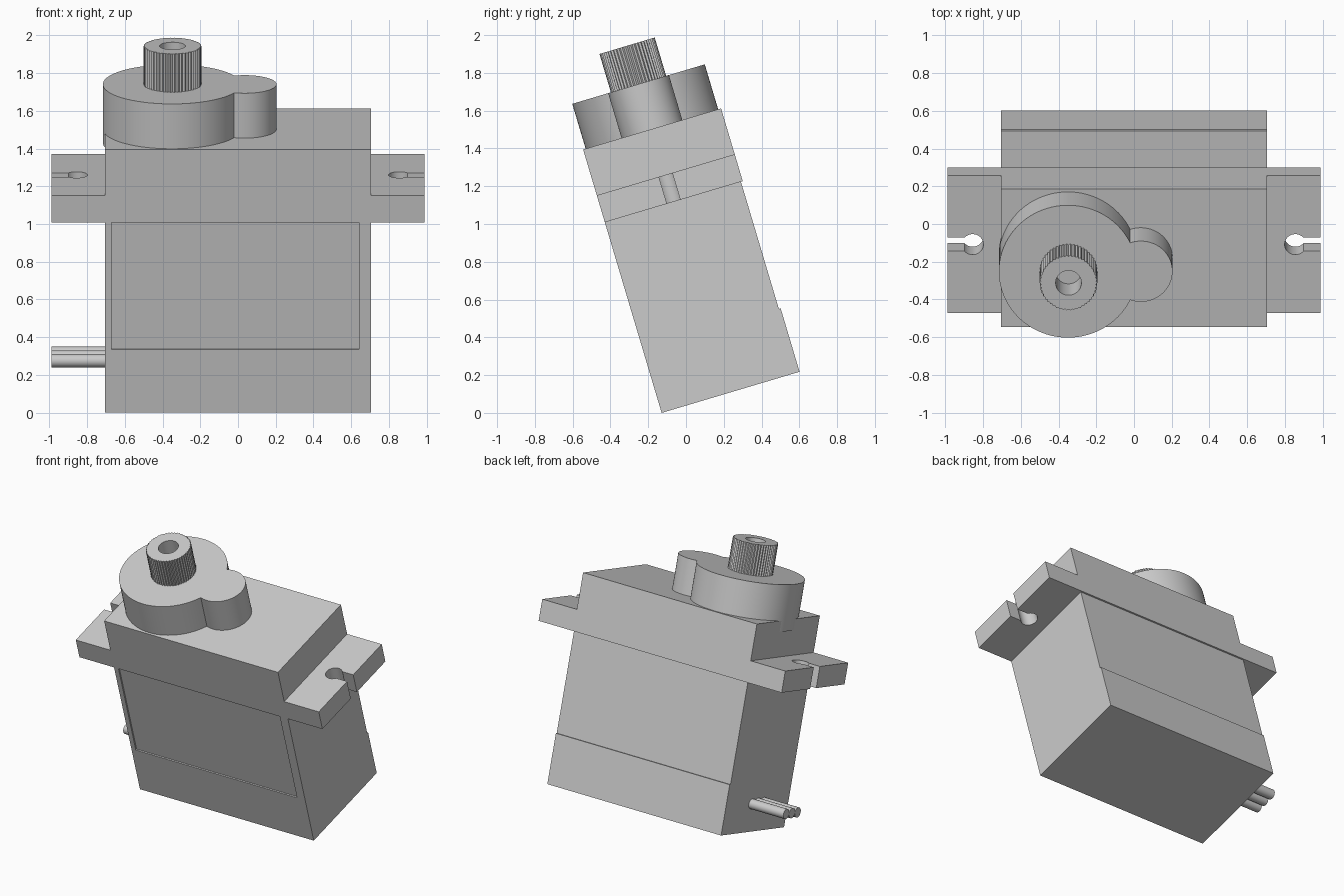
import bpy, bmesh
from math import sin, cos, pi, radians, acos
from mathutils import Matrix, Vector

old = bpy.data.objects.get("Cube")
if old:
    bpy.data.objects.remove(old, do_unlink=True)

grey = bpy.data.materials.new("plain grey")
grey.use_nodes = True
grey.diffuse_color = (0.6, 0.6, 0.6, 1)
grey.node_tree.nodes["Principled BSDF"].inputs["Base Color"].default_value = (0.6, 0.6, 0.6, 1)

# The whole motor leans forward about its lower front edge
TILT = Matrix.Translation((0, -0.129, 0)) @ Matrix.Rotation(radians(16.6), 4, 'X')
DEPTH, HALF, MID = 0.762, 0.706, 0.38
FLANGE_LOW, FLANGE_TOP, BODY_TOP = 1.053, 1.202, 1.455
GEAR_TOP, SHAFT_TOP = 1.703, 1.915


def finish(name, bm, smooth=False):
    bmesh.ops.recalc_face_normals(bm, faces=bm.faces[:])
    mesh = bpy.data.meshes.new(name)
    bm.to_mesh(mesh)
    bm.free()
    mesh.materials.append(grey)
    obj = bpy.data.objects.new(name, mesh)
    bpy.context.collection.objects.link(obj)
    obj.matrix_world = TILT
    bpy.ops.object.select_all(action='DESELECT')
    obj.select_set(True)
    bpy.context.view_layer.objects.active = obj
    if smooth:
        bpy.ops.object.shade_smooth_by_angle(angle=radians(30))
    return obj


def prism(name, outline, start, end, axis='Z', smooth=False):
    """Extrude an outline along Z (outline in x, y) or X (outline in y, z)."""
    place = (lambda a, b: (a, b, start)) if axis == 'Z' else (lambda a, b: (start, a, b))
    step = Vector((0, 0, end - start)) if axis == 'Z' else Vector((end - start, 0, 0))
    bm = bmesh.new()
    base = bm.faces.new([bm.verts.new(place(a, b)) for a, b in outline])
    top = bmesh.ops.extrude_face_region(bm, geom=[base], use_keep_orig=True)
    bmesh.ops.translate(bm, vec=step, verts=[v for v in top["geom"] if isinstance(v, bmesh.types.BMVert)])
    return finish(name, bm, smooth)


def arc(cx, cy, r, a0, a1, n):
    return [(cx + r * cos(a0 + (a1 - a0) * i / n), cy + r * sin(a0 + (a1 - a0) * i / n)) for i in range(n + 1)]


# Case, with a shallow full-width recess on the back
STEP, SINK = 0.35, 0.01
body = prism("case", [(0, 0), (DEPTH, 0), (DEPTH, STEP), (DEPTH - SINK, STEP),
                      (DEPTH - SINK, FLANGE_LOW), (DEPTH, FLANGE_LOW),
                      (DEPTH, BODY_TOP), (0, BODY_TOP)], -HALF, HALF, 'X')

# Label recess on the front of the case
cutter = prism("label_cutter", [(-0.1, STEP), (SINK, STEP), (SINK, FLANGE_LOW), (-0.1, FLANGE_LOW)],
               -0.67, 0.64, 'X')
cutter.hide_render = True
cut = body.modifiers.new("label recess", 'BOOLEAN')
cut.operation, cut.object, cut.solver = 'DIFFERENCE', cutter, 'EXACT'
bpy.context.view_layer.objects.active = body
bpy.ops.object.modifier_apply(modifier=cut.name)
bpy.data.objects.remove(cutter, do_unlink=True)

# Mounting ears with keyhole slots
OUT, HOLE_X, HOLE_R, SLOT = 0.987, 0.855, 0.057, 0.037
mouth = acos((HOLE_R ** 2 - SLOT ** 2) ** 0.5 / HOLE_R)
keyhole = arc(HOLE_X, MID, HOLE_R, mouth, 2 * pi - mouth, 28)
ear = [(HALF, DEPTH), (OUT, DEPTH), (OUT, MID + SLOT)] + keyhole + [(OUT, MID - SLOT), (OUT, 0), (HALF, 0)]
for side, label in ((1, "left"), (-1, "right")):
    prism(label + "_mounting_ear", [(side * x, y) for x, y in ear], FLANGE_LOW, FLANGE_TOP, smooth=True)

# Gear housing: a large and a small round merged into one outline
BIG_X, BIG_R, SMALL_X, SMALL_R = -0.35, 0.366, 0.036, 0.168
gap = SMALL_X - BIG_X
reach = (gap ** 2 + BIG_R ** 2 - SMALL_R ** 2) / (2 * gap)
big_a, small_a = acos(reach / BIG_R), acos((reach - gap) / SMALL_R)
housing = arc(BIG_X, MID, BIG_R, big_a, 2 * pi - big_a, 72)
housing += arc(SMALL_X, MID, SMALL_R, -small_a, small_a, 40)[1:-1]
prism("gear_housing", housing, 1.38, GEAR_TOP, smooth=True)

# Splined output shaft with a screw hole
TEETH = 50
bm = bmesh.new()
rings = []
for radius, tooth, z in ((0.153, 0.007, GEAR_TOP - 0.01), (0.153, 0.007, SHAFT_TOP),
                         (0.068, 0, SHAFT_TOP), (0.068, 0, GEAR_TOP + 0.002)):
    ring = []
    for i in range(2 * TEETH):
        a, r = pi * i / TEETH, radius - tooth * (i % 2)
        ring.append(bm.verts.new((BIG_X + 0.003 + r * cos(a), MID + r * sin(a), z)))
    rings.append(ring)
for low, high in zip(rings, rings[1:]):
    for i in range(2 * TEETH):
        j = (i + 1) % (2 * TEETH)
        bm.faces.new((low[i], low[j], high[j], high[i]))
bm.faces.new(rings[0])
bm.faces.new(rings[-1])
finish("output_shaft", bm, True)

# Three wires leaving the lower right side
WIRE_R = 0.035
for k, label in enumerate(("front", "middle", "back")):
    circle = arc(MID + (k - 1) * 2 * WIRE_R, 0.195, WIRE_R, 0, 2 * pi, 24)[:-1]
    prism(label + "_wire", circle, -OUT, -HALF + 0.02, 'X', True)
